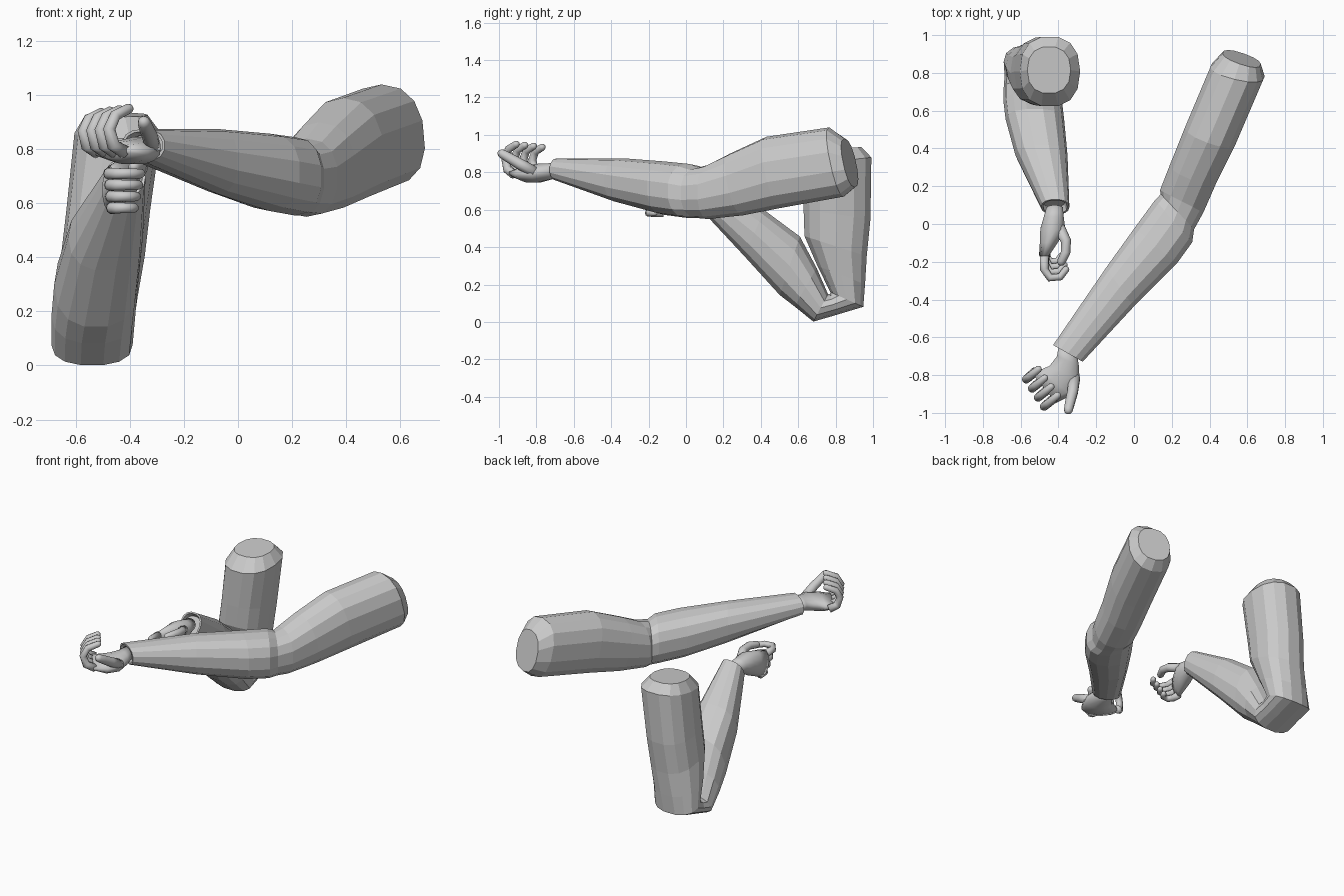
import bpy, bmesh, math
from mathutils import Vector

cube = bpy.data.objects.get("Cube")
if cube:
    bpy.data.objects.remove(cube)

grey = bpy.data.materials.new("light grey")
grey.use_nodes = True
COLOUR = (0.6, 0.6, 0.6, 1)
grey.diffuse_color = COLOUR
grey.node_tree.nodes["Principled BSDF"].inputs["Base Color"].default_value = COLOUR


def loft(name, rings, sides, power=1.0, smooth=False):
    """Skin a closed tube over rings of (centre, half axis u, half axis v)."""
    bm = bmesh.new()
    loops = []
    for centre, u, v in rings:
        loop = []
        for i in range(sides):
            a = 2 * math.pi * (i + 0.5) / sides
            c, s = math.cos(a), math.sin(a)
            c = math.copysign(abs(c) ** power, c)
            s = math.copysign(abs(s) ** power, s)
            loop.append(bm.verts.new(centre + u * c + v * s))
        loops.append(loop)
    for a, b in zip(loops, loops[1:]):
        for i in range(sides):
            j = (i + 1) % sides
            bm.faces.new((a[i], a[j], b[j], b[i]))
    bm.faces.new(loops[0])
    bm.faces.new(loops[-1])
    bmesh.ops.recalc_face_normals(bm, faces=bm.faces)
    for f in bm.faces:
        f.smooth = smooth
    mesh = bpy.data.meshes.new(name)
    bm.to_mesh(mesh)
    bm.free()
    mesh.materials.append(grey)
    obj = bpy.data.objects.new(name, mesh)
    bpy.context.collection.objects.link(obj)
    return obj


def span(p, q, v):
    """Ring whose first axis runs from edge point p to edge point q."""
    p, q = Vector(p), Vector(q)
    return (p + q) / 2, (q - p) / 2, Vector(v)


def hollow_end(rings):
    """Turn the last ring into a recessed sleeve opening."""
    c, u, v = rings[-1]
    back = (rings[-2][0] - c).normalized()
    return rings + [(c, u * 0.88, v * 0.85), (c + back * 0.04, u * 0.8, v * 0.8)]


def digit(name, points, radius, axis):
    """Tapered finger with a rounded tip, bending around the given axis."""
    pts = [Vector(p) for p in points]
    axis = Vector(axis).normalized()
    rings = []
    for i, p in enumerate(pts):
        t = (pts[min(i + 1, len(pts) - 1)] - pts[max(i - 1, 0)]).normalized()
        v = axis.cross(t).normalized()
        u = t.cross(v)
        r = radius * (1 - 0.25 * i / (len(pts) - 1))
        rings.append((p, u * r, v * r))
    rings.append((p + t * r * 0.6, u * r * 0.75, v * r * 0.75))
    rings.append((p + t * r * 0.9, u * r * 0.3, v * r * 0.3))
    loft(name, rings, 10, smooth=True)


# Left sleeve: inner edge xy, outer edge xy, height, half height
left_sections = [
    ((0.47, 0.91), (0.67, 0.84), 0.85, 0.13),
    ((0.405, 0.84), (0.69, 0.77), 0.855, 0.185),
    ((0.27, 0.52), (0.54, 0.42), 0.80, 0.19),
    ((0.19, 0.32), (0.44, 0.22), 0.735, 0.165),
    ((0.135, 0.18), (0.37, 0.06), 0.695, 0.145),
    ((0.14, 0.16), (0.32, -0.03), 0.69, 0.135),
    ((0.11, 0.13), (0.31, -0.10), 0.70, 0.145),
    ((0.0, -0.02), (0.23, -0.21), 0.715, 0.143),
    ((-0.15, -0.23), (0.0, -0.44), 0.755, 0.12),
    ((-0.43, -0.64), (-0.27, -0.73), 0.815, 0.06),
]
rings = []
for i, (p, q, z, h) in enumerate(left_sections):
    tilt = (-0.09, -0.21, 1) if i < 4 else (0, 0, 1)
    rings.append(span((*p, z), (*q, z), Vector(tilt) * h))
loft("left_sleeve", hollow_end(rings), 14, 0.85)

# Right sleeve: centre x, inner edge yz, outer edge yz, half width
right_sections = [
    (-0.45, (0.69, 0.92), (0.94, 0.935), 0.115),
    (-0.445, (0.62, 0.84), (0.995, 0.88), 0.16),
    (-0.48, (0.625, 0.6), (0.99, 0.55), 0.155),
    (-0.50, (0.63, 0.46), (0.97, 0.35), 0.155),
    (-0.525, (0.70, 0.30), (0.96, 0.2), 0.153),
    (-0.54, (0.77, 0.16), (0.95, 0.08), 0.15),
    (-0.54, (0.77, 0.15), (0.80, 0.035), 0.145),
    (-0.54, (0.76, 0.15), (0.68, 0.0), 0.15),
    (-0.535, (0.70, 0.29), (0.58, 0.08), 0.155),
    (-0.525, (0.61, 0.46), (0.50, 0.14), 0.155),
    (-0.49, (0.42, 0.60), (0.31, 0.35), 0.138),
    (-0.417, (0.13, 0.765), (0.05, 0.63), 0.075),
]
rings = [span((x, *p), (x, *q), (w, 0, 0)) for x, p, q, w in right_sections]
loft("right_sleeve", hollow_end(rings), 14, 0.85)

# Left palm, facing up
left_palm = [
    ((-0.40, -0.64), (-0.30, -0.69), 0.815, 0.04),
    ((-0.41, -0.70), (-0.29, -0.75), 0.805, 0.045),
    ((-0.45, -0.75), (-0.285, -0.83), 0.795, 0.052),
    ((-0.50, -0.77), (-0.33, -0.91), 0.79, 0.045),
    ((-0.54, -0.79), (-0.41, -0.95), 0.795, 0.028),
]
loft("left_palm", [span((*p, z), (*q, z), (0, 0, h)) for p, q, z, h in left_palm],
     12, smooth=True)

# Right palm, held on edge with the thumb on top
right_palm = [
    (-0.42, (0.10, 0.735), (0.07, 0.66), 0.045),
    (-0.425, (0.04, 0.745), (0.03, 0.64), 0.055),
    (-0.43, (-0.03, 0.76), (-0.02, 0.61), 0.068),
    (-0.45, (-0.10, 0.75), (-0.09, 0.58), 0.05),
    (-0.475, (-0.18, 0.73), (-0.14, 0.57), 0.028),
]
loft("right_palm", [span((x, *p), (x, *q), (w, 0, 0)) for x, p, q, w in right_palm],
     12, smooth=True)

# Curled fingers
left_curl = [(0, 0), (0.055, 0.025), (0.075, 0.085), (0.045, 0.135), (-0.02, 0.16)]
right_curl = [(0, 0), (0.07, 0), (0.115, 0.03), (0.11, 0.085), (0.07, 0.115)]
out = Vector((-0.75, -0.62, 0))
for i, finger in enumerate(("index", "middle", "ring", "little")):
    t = i / 3
    base = Vector((-0.42, -0.92, 0.79)).lerp(Vector((-0.52, -0.78, 0.79)), t)
    size = 1 - 0.1 * t
    digit("left_" + finger + "_finger",
          [base + (out * a + Vector((0, 0, b))) * size for a, b in left_curl],
          0.026, (-out.y, out.x, 0))
    base = Vector((-0.475, -0.17, 0.71)).lerp(Vector((-0.465, -0.12, 0.583)), t)
    size = 1 - 0.3 * t
    digit("right_" + finger + "_finger",
          [base + Vector((b, -a, 0)) * size for a, b in right_curl],
          0.024, (0, 0, 1))

# Thumbs
digit("left_thumb", [(-0.315, -0.81, 0.80), (-0.325, -0.89, 0.845),
                     (-0.34, -0.95, 0.88), (-0.348, -0.985, 0.9)], 0.032, (1, 0, 0))
digit("right_thumb", [(-0.395, -0.02, 0.71), (-0.36, -0.09, 0.73),
                      (-0.362, -0.15, 0.74), (-0.385, -0.2, 0.735)], 0.03, (0, 0, 1))
